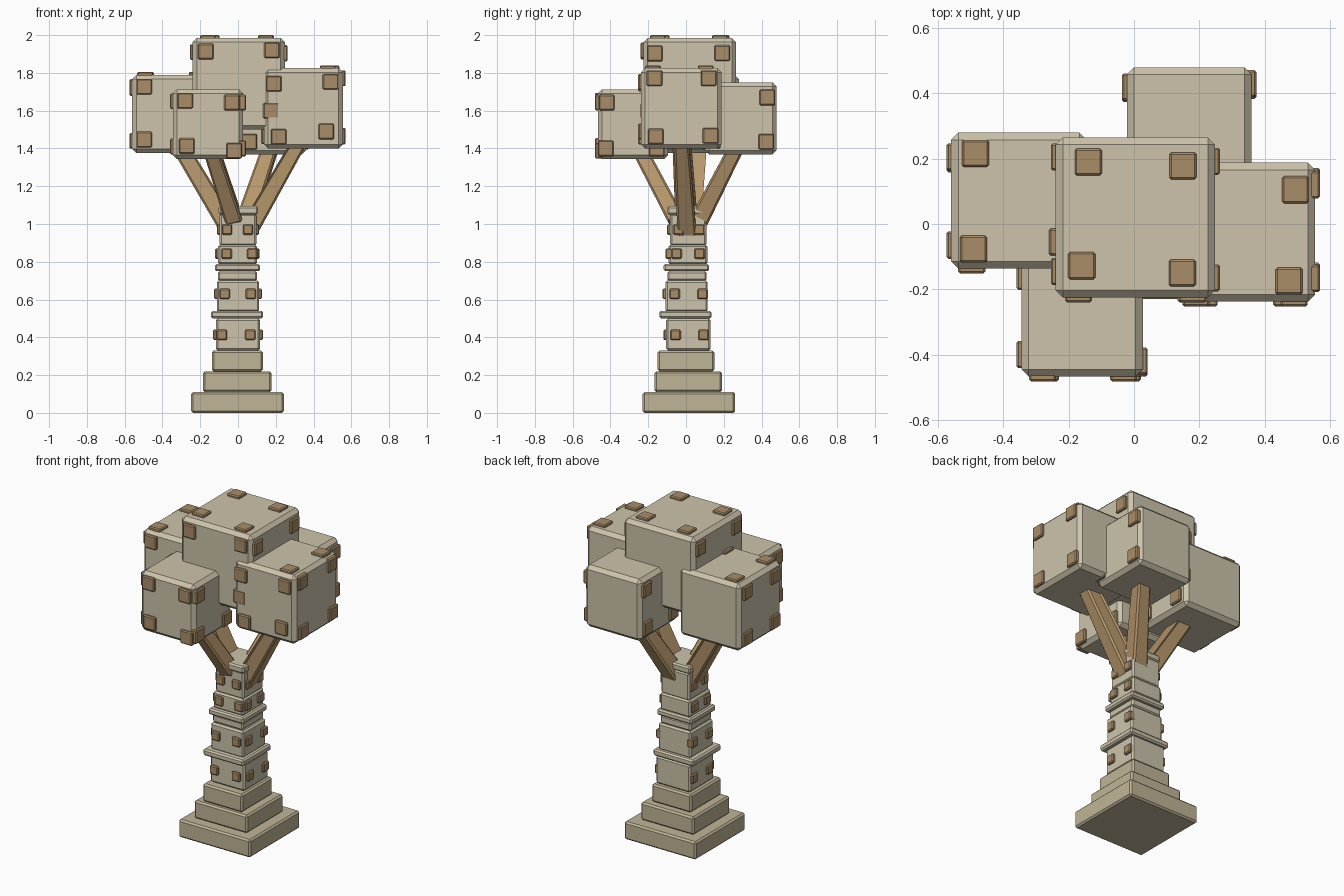
import bpy, bmesh
from mathutils import Vector, Matrix


def material(name, color):
    m = bpy.data.materials.new(name)
    m.diffuse_color = (*color, 1)
    return m


CREAM = material("cream", (0.61, 0.55, 0.41))
STONE = material("stone", (0.53, 0.46, 0.31))
BROWN = material("brown", (0.40, 0.27, 0.14))
WOOD = material("wood", (0.47, 0.31, 0.15))


def finish(name, bm, bevel, mat):
    if bevel:
        bmesh.ops.bevel(bm, geom=bm.edges[:], offset=bevel, segments=1,
                        profile=0.5, affect='EDGES')
    me = bpy.data.meshes.new(name)
    bm.to_mesh(me)
    bm.free()
    me.materials.append(mat)
    ob = bpy.data.objects.new(name, me)
    bpy.context.collection.objects.link(ob)
    return ob


def box(name, lo, hi, bevel, mat):
    lo, hi = Vector(lo), Vector(hi)
    bm = bmesh.new()
    bmesh.ops.create_cube(bm, size=1, matrix=Matrix.Translation((lo + hi) / 2)
                          @ Matrix.Diagonal((*(hi - lo), 1)))
    return finish(name, bm, bevel, mat)


def stud(name, axis, plane, side, uv, size, out=0.015):
    # Flat square plate lying on a face; side is the outward sign
    c = list(uv)
    c.insert(axis, plane + side * (out - 0.02))
    half = [size / 2] * 3
    half[axis] = 0.02
    box(name, [a - b for a, b in zip(c, half)],
        [a + b for a, b in zip(c, half)], 0.006, BROWN)


def beam(name, a, b, w0, w1):
    # Tapered chamfered square beam between two points
    a, b = Vector(a), Vector(b)
    d = b - a
    z = d.normalized()
    flat = Vector((d.x, d.y, 0))
    # keep the cross-section aligned with the nearest trunk face
    ref = Vector((0, 1, 0)) if abs(flat.x) > abs(flat.y) else Vector((1, 0, 0))
    x = (ref - z * ref.dot(z)).normalized()
    y = z.cross(x)
    rot = Matrix((x, y, z)).transposed()
    bm = bmesh.new()
    bmesh.ops.create_cube(bm, size=1)
    for v in bm.verts:
        w = w1 if v.co.z > 0 else w0
        v.co = (a + b) / 2 + rot @ Vector((v.co.x * w, v.co.y * w, v.co.z * d.length))
    finish(name, bm, 0.01, WOOD)


# Stepped base: name, x range, y range, z range
for i, (x0, x1, y0, y1, z0, z1) in enumerate([
        (-0.248, 0.243, -0.23, 0.26, 0.0, 0.11),
        (-0.185, 0.178, -0.167, 0.19, 0.11, 0.22),
        (-0.138, 0.132, -0.15, 0.15, 0.22, 0.33)]):
    box(f"base_step_{i}", (x0, y0, z0), (x1, y1, z1), 0.01, STONE)

# Trunk blocks: x centre, y centre, half width, z range
sections = [(0.0, 0.012, 0.117, 0.33, 0.50), (0.0, 0.003, 0.112, 0.535, 0.70),
            (-0.003, 0.01, 0.103, 0.785, 0.89), (0.0, 0.012, 0.097, 0.885, 1.055)]
for i, (cx, cy, h, z0, z1) in enumerate(sections):
    box(f"trunk_block_{i}", (cx - h, cy - h, z0), (cx + h, cy + h, z1), 0.01, CREAM)

# Trunk rings
for i, (cx, cy, h, z0, z1) in enumerate([
        (-0.005, -0.003, 0.138, 0.50, 0.54), (-0.003, 0.005, 0.104, 0.70, 0.75),
        (-0.003, 0.002, 0.12, 0.75, 0.788), (0.002, 0.005, 0.104, 1.05, 1.095)]):
    box(f"trunk_ring_{i}", (cx - h, cy - h, z0), (cx + h, cy + h, z1), 0.009, CREAM)

# Trunk studs on front, right and left faces
trunk_studs = [(0.413, (-0.085, 0.065), (-0.055, 0.093)),
               (0.63, (-0.07, 0.068), (-0.06, 0.088)),
               (0.843, (-0.06, 0.075), (-0.05, 0.072)),
               (0.97, (-0.058, 0.053), (-0.04, 0.07))]
for i, ((cx, cy, h, _, _), (z, xs, ys)) in enumerate(zip(sections, trunk_studs)):
    for j in range(2):
        stud(f"trunk_stud_front_{i}{j}", 1, cy - h, -1, (xs[j], z), 0.055)
        stud(f"trunk_stud_right_{i}{j}", 0, cx + h, 1, (ys[j], z), 0.055)
        stud(f"trunk_stud_left_{i}{j}", 0, cx - h, -1, (ys[j], z), 0.055)

# Branches
beam("branch_left", (-0.05, 0.02, 0.98), (-0.32, 0.06, 1.43), 0.1, 0.085)
beam("branch_right", (0.05, 0.005, 0.955), (0.34, -0.025, 1.46), 0.1, 0.078)
beam("branch_front", (-0.02, -0.05, 1.02), (-0.15, -0.26, 1.42), 0.09, 0.08)
beam("branch_back", (0.03, 0.05, 0.98), (0.18, 0.28, 1.43), 0.1, 0.08)

# Foliage blocks: low corner, high corner, then studs on each face
crown = {
    "centre": ((-0.24, -0.225, 1.5), (0.248, 0.265, 1.985), dict(
        front=[(-0.17, 1.913), (0.18, 1.92), (0.175, 1.6)],
        right=[(-0.165, 1.903), (0.192, 1.905), (0.19, 1.6)],
        left=[(-0.145, 1.91), (0.205, 1.91), (0.2, 1.6)],
        top=[(-0.14, 0.19), (0.15, 0.178), (-0.16, -0.128), (0.148, -0.15)])),
    "left": ((-0.56, -0.137, 1.375), (-0.145, 0.28, 1.79), dict(
        front=[(-0.497, 1.727), (-0.497, 1.447)],
        right=[(0.2, 1.45), (-0.06, 1.45)],
        left=[(0.205, 1.725), (-0.065, 1.72), (0.2, 1.44), (-0.065, 1.44)],
        top=[(-0.486, 0.216), (-0.492, -0.077), (-0.219, -0.055)])),
    "right": ((0.138, -0.238, 1.4), (0.555, 0.188, 1.825), dict(
        front=[(0.19, 1.743), (0.49, 1.753), (0.215, 1.462), (0.468, 1.49)],
        right=[(-0.167, 1.772), (0.12, 1.772), (-0.16, 1.463), (0.13, 1.468)],
        left=[(-0.16, 1.465), (0.12, 1.465)],
        top=[(0.495, 0.105), (0.475, -0.175)])),
    "front": ((-0.345, -0.467, 1.343), (0.027, -0.095, 1.713), dict(
        front=[(-0.28, 1.653), (-0.032, 1.643), (-0.272, 1.413), (-0.02, 1.388)],
        right=[(-0.42, 1.643), (-0.425, 1.4), (-0.155, 1.4), (-0.16, 1.65)],
        left=[(-0.4, 1.65), (-0.4, 1.41), (-0.16, 1.41), (-0.16, 1.65)])),
    "back": ((-0.022, 0.1, 1.368), (0.36, 0.48, 1.75), dict(
        front=[(0.06, 1.436)],
        right=[(0.43, 1.67), (0.425, 1.436), (0.14, 1.44)],
        left=[(0.42, 1.68), (0.415, 1.44), (0.16, 1.44)])),
}
FACES = dict(front=(1, -1), right=(0, 1), left=(0, -1), top=(2, 1))
for part, (lo, hi, studs) in crown.items():
    box(f"foliage_{part}", lo, hi, 0.022, CREAM)
    for face, points in studs.items():
        axis, side = FACES[face]
        plane = hi[axis] if side > 0 else lo[axis]
        for k, uv in enumerate(points):
            stud(f"stud_{part}_{face}_{k}", axis, plane, side, uv, 0.083)
